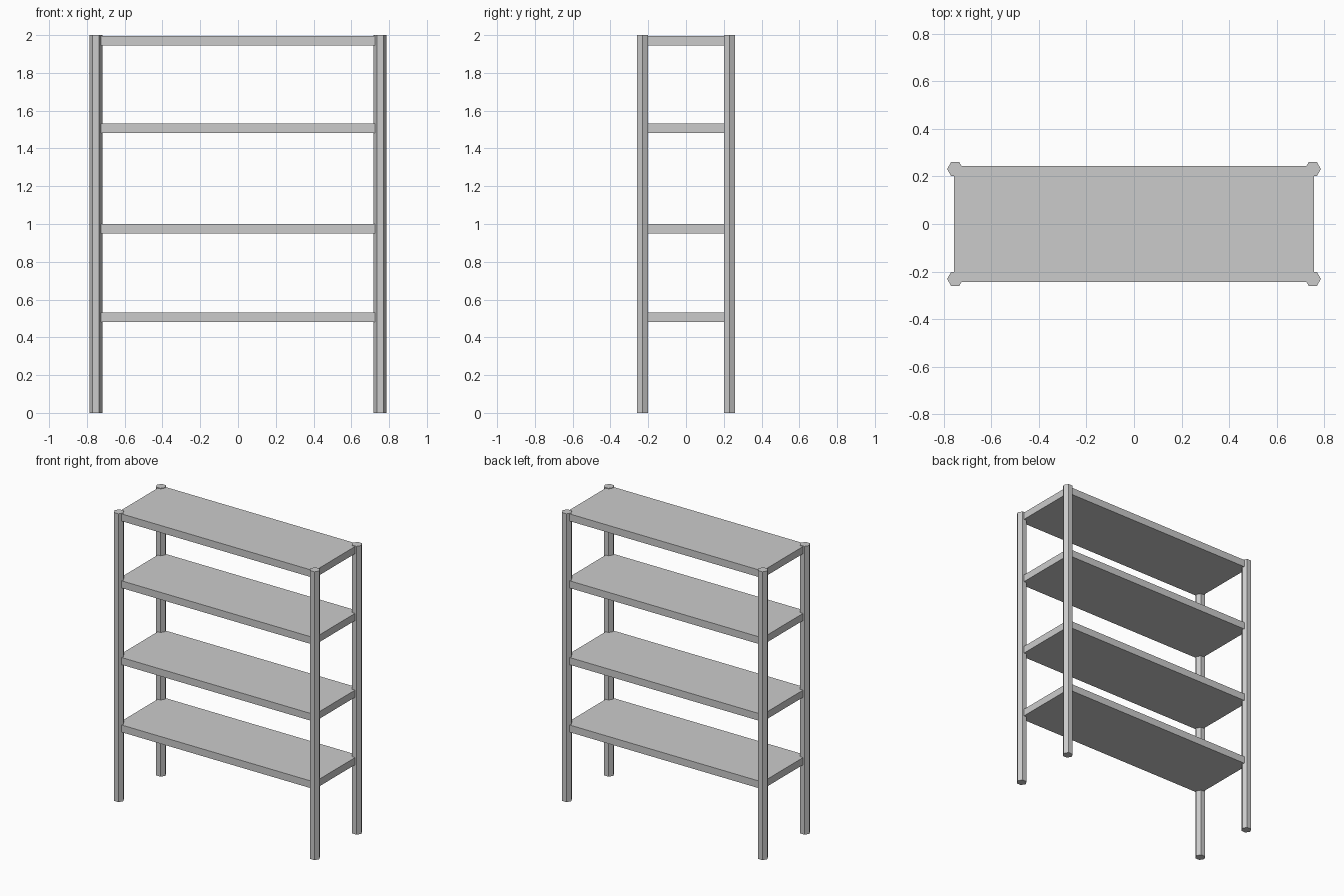
import bpy
import math

if "Cube" in bpy.data.objects:
    bpy.data.objects.remove(bpy.data.objects["Cube"])

POST_X, POST_Y, POST_R = 0.752, 0.231, 0.034
SHELF_X, SHELF_Y, SHELF_T = 1.514, 0.486, 0.05
SHELF_TOPS = (0.532, 1.0, 1.532, 1.996)


def post(name, x, y):
    # six-sided upright with corners pointing along x
    bpy.ops.mesh.primitive_cylinder_add(vertices=6, radius=POST_R, depth=2,
                                        location=(x, y, 1),
                                        rotation=(0, 0, math.radians(30)))
    bpy.context.object.name = name


def shelf(name, top):
    bpy.ops.mesh.primitive_cube_add(size=1, location=(0, 0, top - SHELF_T / 2))
    board = bpy.context.object
    board.name = name
    board.scale = (SHELF_X, SHELF_Y, SHELF_T)


# four corner posts
for side, sx in (("left", -1), ("right", 1)):
    for end, sy in (("front", -1), ("back", 1)):
        post(f"{end}_{side}_post", sx * POST_X, sy * POST_Y)

# four shelf boards
for i, top in enumerate(SHELF_TOPS):
    shelf(f"shelf_{i + 1}", top)
